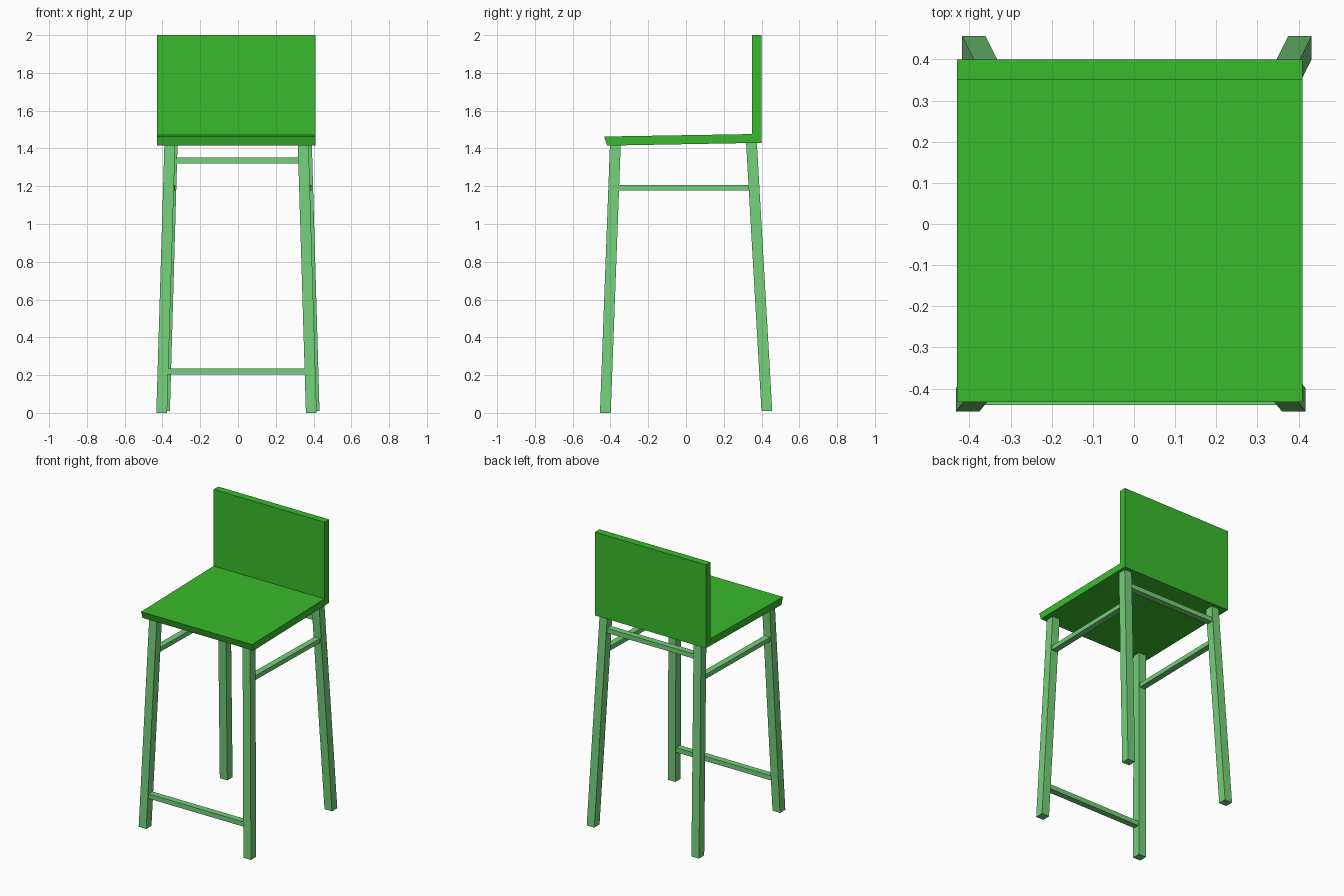
import bpy
from mathutils import Vector

if "Cube" in bpy.data.objects:
    bpy.data.objects.remove(bpy.data.objects["Cube"])


def material(name, rgb):
    m = bpy.data.materials.new(name)
    m.diffuse_color = (*rgb, 1.0)
    m.use_nodes = True
    m.node_tree.nodes["Principled BSDF"].inputs["Base Color"].default_value = m.diffuse_color
    return m


SEAT = material("bright green", (0.042, 0.497, 0.025))
FRAME = material("pale green", (0.175, 0.631, 0.195))


def loft(name, ring_a, ring_b, mat):
    """Closed solid between two rings with the same number of points."""
    n = len(ring_a)
    faces = [(i, (i + 1) % n, n + (i + 1) % n, n + i) for i in range(n)]
    faces += [tuple(reversed(range(n))), tuple(range(n, 2 * n))]
    mesh = bpy.data.meshes.new(name)
    mesh.from_pydata([tuple(p) for p in ring_a + ring_b], [], faces)
    mesh.materials.append(mat)
    obj = bpy.data.objects.new(name, mesh)
    bpy.context.collection.objects.link(obj)
    return obj


def beam(name, a, b, u, v):
    """Beam from a to b, its section spanned by half-extents u and v."""
    a, b, u, v = (Vector(p) for p in (a, b, u, v))
    if u.cross(v).dot(b - a) < 0:
        u = -u
    corners = [-u - v, u - v, u + v, -u + v]
    return loft(name, [a + c for c in corners], [b + c for c in corners], FRAME)


# Seat and backrest: one side profile (y, z) extruded along x
profile = [(-0.418, 1.415), (0.40, 1.43), (0.40, 2.0),
           (0.35, 2.0), (0.35, 1.476), (-0.433, 1.463)]
loft("seat_and_backrest",
     [Vector((-0.43, y, z)) for y, z in profile],
     [Vector((0.41, y, z)) for y, z in profile], SEAT)

# Splayed legs: pair centre, bottom (half spacing, y, z), top (half spacing, y, z)
H = 0.0285
LEGS = {
    "front": (-0.008, (0.396, -0.427, 0.0), (0.353, -0.374, 1.425)),
    "back": (0.007, (0.396, 0.428, 0.01), (0.355, 0.346, 1.44)),
}


def leg_point(pair, side, z):
    """Centre of a leg at height z."""
    cx, lo, hi = LEGS[pair]
    t = (z - lo[2]) / (hi[2] - lo[2])
    return Vector((cx + side * (lo[0] + t * (hi[0] - lo[0])),
                   lo[1] + t * (hi[1] - lo[1]), z))


for pair, (cx, lo, hi) in LEGS.items():
    for side, word in ((-1, "left"), (1, "right")):
        beam(f"{pair}_{word}_leg", leg_point(pair, side, lo[2]),
             leg_point(pair, side, hi[2]), (H, 0, 0), (0, H, 0))

# Cross rails: low footrest in front, high rail behind
for name, pair, z in (("front_footrest", "front", 0.22), ("back_rail", "back", 1.335)):
    beam(name, leg_point(pair, -1, z), leg_point(pair, 1, z),
         (0, 0.021, 0), (0, 0, 0.016))

# Side rails
for side, word in ((-1, "left"), (1, "right")):
    beam(f"{word}_side_rail", leg_point("front", side, 1.192),
         leg_point("back", side, 1.192), (0.021, 0, 0), (0, 0, 0.015))
